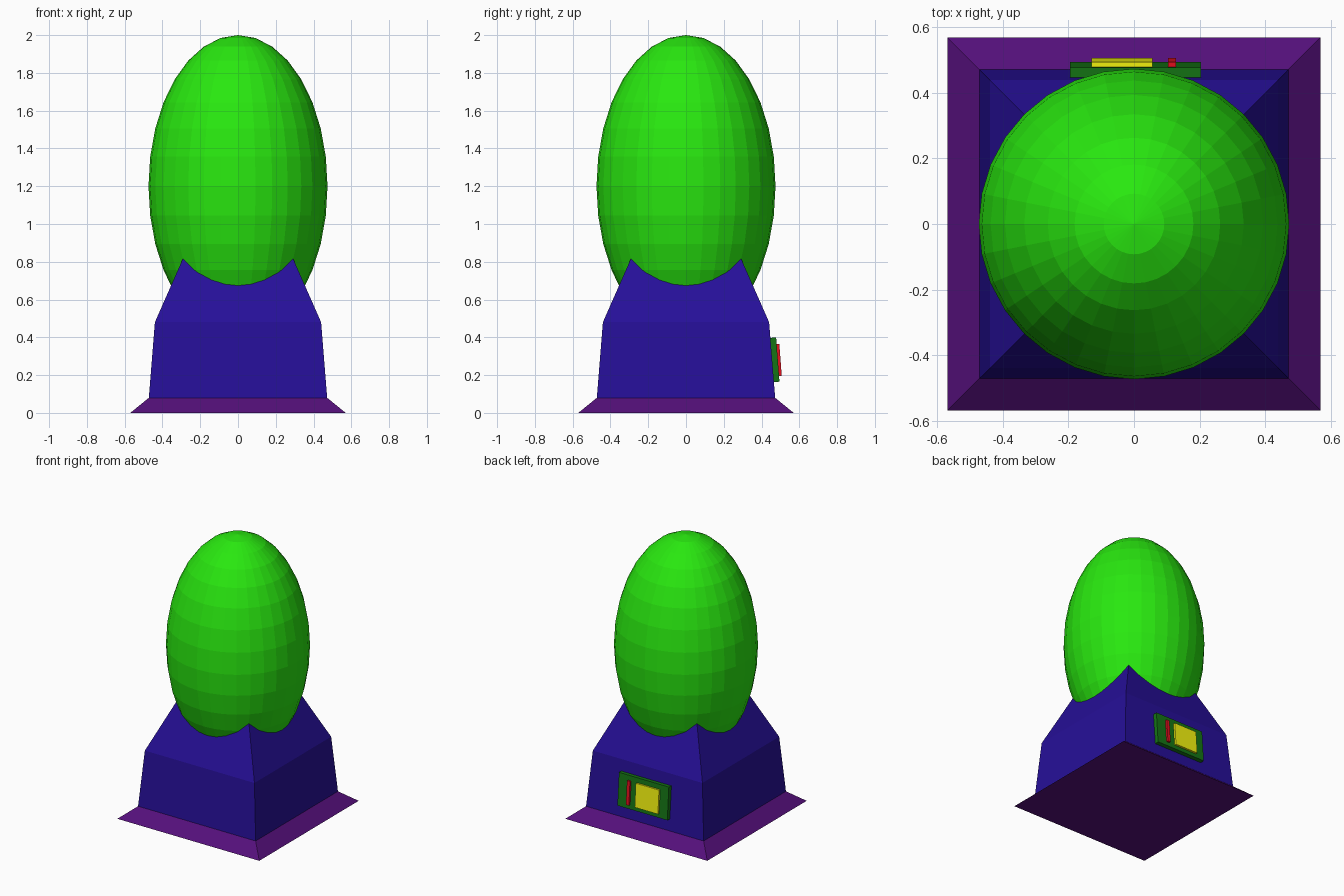
import bpy, bmesh, math
from mathutils import Matrix

if "Cube" in bpy.data.objects:
    bpy.data.objects.remove(bpy.data.objects["Cube"])


def linear(c):
    return c / 12.92 if c <= 0.04045 else ((c + 0.055) / 1.055) ** 2.4


def material(name, rgb):
    m = bpy.data.materials.new(name)
    m.diffuse_color = (*[linear(c) for c in rgb], 1)
    m.use_nodes = True
    m.node_tree.nodes["Principled BSDF"].inputs["Base Color"].default_value = m.diffuse_color
    return m


def finish(name, bm, mat):
    bmesh.ops.recalc_face_normals(bm, faces=bm.faces)
    mesh = bpy.data.meshes.new(name)
    bm.to_mesh(mesh)
    bm.free()
    mesh.materials.append(mat)
    ob = bpy.data.objects.new(name, mesh)
    bpy.context.collection.objects.link(ob)
    return ob


def square_stack(name, profile, mat):
    """Loft square sections given as (half width, height)."""
    bm = bmesh.new()
    rings = [[bm.verts.new((sx * h, sy * h, z))
              for sx, sy in ((-1, -1), (1, -1), (1, 1), (-1, 1))]
             for h, z in profile]
    for a, b in zip(rings, rings[1:]):
        for i in range(4):
            j = (i + 1) % 4
            bm.faces.new((a[i], a[j], b[j], b[i]))
    bm.faces.new(rings[0])
    bm.faces.new(rings[-1])
    return finish(name, bm, mat)


TILT = math.atan2(0.03, 0.40)  # lean of the lower body wall


def wall_box(name, centre, size, mat):
    """Box lying flat against the sloping back wall."""
    bm = bmesh.new()
    bmesh.ops.create_cube(bm, size=1, matrix=Matrix.Diagonal((*size, 1)))
    ob = finish(name, bm, mat)
    ob.location = centre
    ob.rotation_euler.x = TILT
    return ob


purple = material("purple", (0.33, 0.06, 0.48))
blue = material("blue", (0.15, 0.06, 0.60))
green = material("green", (0.16, 0.91, 0.06))
dark_green = material("dark_green", (0.08, 0.46, 0.08))
yellow = material("yellow", (0.97, 0.97, 0.06))
red = material("red", (0.90, 0.06, 0.12))

# Flared base and tapering body (its top is buried in the dome)
square_stack("base_flange", [(0.57, 0), (0.472, 0.08)], purple)
square_stack("body", [(0.472, 0.08), (0.44, 0.48), (0.233, 0.95)], blue)

# Faceted egg-shaped dome
bm = bmesh.new()
bmesh.ops.create_uvsphere(
    bm, u_segments=32, v_segments=16, radius=1,
    matrix=Matrix.Translation((0, 0, 1.2)) @ Matrix.Diagonal((0.474, 0.474, 0.8, 1)))
finish("egg_dome", bm, green)

# Back panel with a yellow plate and a narrow red slot
wall_box("panel", (0.004, 0.468, 0.281), (0.40, 0.036, 0.235), dark_green)
wall_box("panel_plate", (-0.036, 0.488, 0.28), (0.186, 0.025, 0.17), yellow)
wall_box("panel_slot", (0.116, 0.488, 0.28), (0.024, 0.025, 0.17), red)
